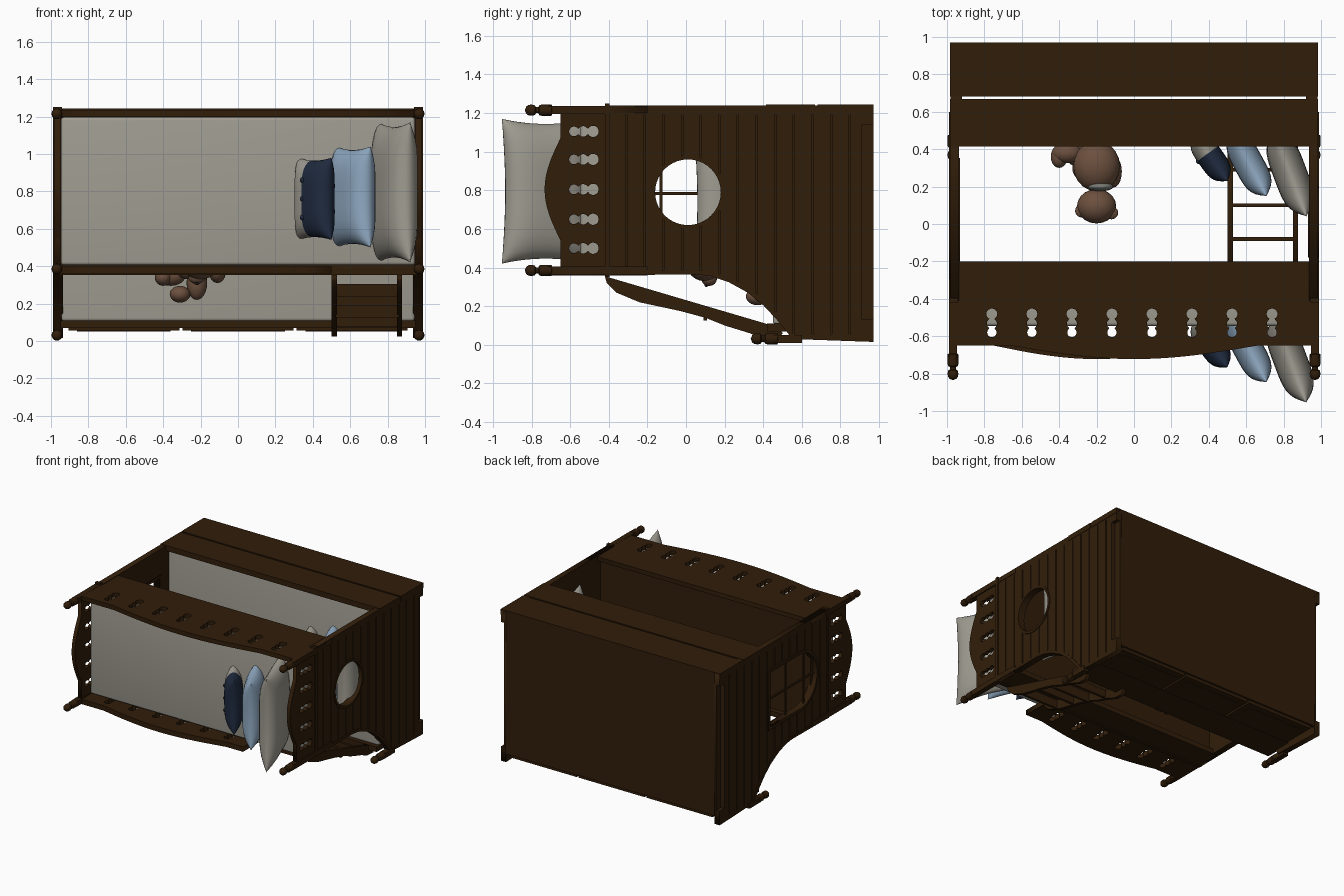
import bpy, bmesh, math
from mathutils import Matrix, Vector

if "Cube" in bpy.data.objects:
    bpy.data.objects.remove(bpy.data.objects["Cube"])

# The bunk bed lies on its back edge: bed "up" is -y, bed depth is z.
def mat(name, r, g, b):
    m = bpy.data.materials.new(name)
    m.diffuse_color = (r, g, b, 1)
    m.use_nodes = True
    m.node_tree.nodes["Principled BSDF"].inputs["Base Color"].default_value = m.diffuse_color
    return m

WOOD = mat("dark_wood", 0.030, 0.0125, 0.003)
LINEN = mat("grey_linen", 0.35, 0.335, 0.285)
BLUE = mat("light_blue", 0.28, 0.40, 0.54)
NAVY = mat("navy", 0.014, 0.024, 0.05)
FUR = mat("brown_fur", 0.15, 0.08, 0.048)
GREY = mat("ribbon_grey", 0.20, 0.20, 0.18)
DARK = mat("nose_dark", 0.015, 0.01, 0.008)

def add(name, mesh, material, smooth=False):
    o = bpy.data.objects.new(name, mesh)
    bpy.context.collection.objects.link(o)
    if material and not mesh.materials:
        mesh.materials.append(material)
    if smooth:
        mesh.shade_smooth()
    return o

def from_bm(name, bm, material, smooth=False):
    me = bpy.data.meshes.new(name)
    bm.to_mesh(me)
    bm.free()
    return add(name, me, material, smooth)

def bm_box(bm, x0, x1, y0, y1, z0, z1):
    m = Matrix.Translation(((x0+x1)/2, (y0+y1)/2, (z0+z1)/2)) @ Matrix.Diagonal((x1-x0, y1-y0, z1-z0, 1))
    return bmesh.ops.create_cube(bm, size=1, matrix=m)

def box(name, *b, material=WOOD, bevel=0):
    bm = bmesh.new()
    bm_box(bm, *b)
    if bevel:
        bmesh.ops.bevel(bm, geom=bm.edges[:], offset=bevel, segments=4, profile=0.5, affect='EDGES')
    return from_bm(name, bm, material, bevel > 0)

# Extruded outline with holes; axis 'x' maps (u,v) to (y,z), 'z' maps to (x,y)
def prism(name, loops, axis, a, b, material=WOOD):
    cu = bpy.data.curves.new(name, 'CURVE')
    cu.dimensions, cu.fill_mode, cu.extrude = '2D', 'BOTH', abs(b-a)/2
    for pts in loops:
        s = cu.splines.new('POLY')
        s.points.add(len(pts)-1)
        for p, q in zip(s.points, pts):
            p.co = (q[0], q[1], 0, 1)
        s.use_cyclic_u = True
    tmp = bpy.data.objects.new("tmp", cu)
    bpy.context.collection.objects.link(tmp)
    dg = bpy.context.evaluated_depsgraph_get()
    me = bpy.data.meshes.new_from_object(tmp.evaluated_get(dg))
    bpy.data.objects.remove(tmp)
    me.transform(Matrix.Translation((0, 0, (a+b)/2)))
    if axis == 'x':
        me.transform(Matrix(((0, 0, 1, 0), (1, 0, 0, 0), (0, 1, 0, 0), (0, 0, 0, 1))))
    bm = bmesh.new()
    bm.from_mesh(me)
    bmesh.ops.remove_doubles(bm, verts=bm.verts, dist=1e-5)
    bmesh.ops.recalc_face_normals(bm, faces=bm.faces)
    return from_bm(name, bm, material)

def circle(cu, cv, r, n=40):
    return [(cu+r*math.cos(i*2*math.pi/n), cv+r*math.sin(i*2*math.pi/n)) for i in range(n)]

# Three-lobed cut-out along the bed's up direction (y)
def lobes(c, swap):
    us = [-0.605 + 0.153*i/28 for i in range(29)]
    w = [max(0.004, *(math.sqrt(max(0, r*r-(u-k)**2)) for k, r in ((-0.58, .025), (-0.533, .027), (-0.481, .029)))) for u in us]
    pts = [(u, c+h) for u, h in zip(us, w)] + [(u, c-h) for u, h in reversed(list(zip(us, w)))]
    return [(q, p) for p, q in pts] if swap else pts

# Guard board outline with an arched top edge
def guard(a, b, base, arch_a, arch_b, rise):
    top = [(arch_a+(arch_b-arch_a)*i/30, -0.65-rise*math.sin(math.pi*i/30)) for i in range(31)]
    return [(a, base), (a, -0.65)] + top + [(b, -0.65), (b, base)]

# --- end panels with grooves, foot cut-out and a window each
outline = [(-0.41, 1.24), (-0.41, 0.36), (0.05, 0.365), (0.13, 0.355), (0.22, 0.325), (0.32, 0.27),
           (0.40, 0.205), (0.47, 0.13), (0.52, 0.07), (0.55, 0.03), (0.97, 0.015), (0.97, 1.24)]
def arch_window(r, low):
    return [(-0.05-r*math.sin(i*math.pi/24), 0.79+r*math.cos(i*math.pi/24)) for i in range(25)] + [(low, 0.79-r), (low, 0.79+r)]
windows = {1: (circle(0.01, 0.79, 0.17), circle(0.01, 0.79, 0.19)),
           -1: (arch_window(0.22, 0.33), arch_window(0.243, 0.353))}
for s, side in ((1, "right"), (-1, "left")):
    hole, rim = windows[s]
    panel = prism(side+"_end_panel", [outline, hole], 'x', s*0.935, s*0.982)
    bm = bmesh.new()
    for i in range(13):
        y = -0.31 + 0.0965*i
        lo = 0.37 if y < 0.1 else 0.385 - 0.34*min(1, ((y-0.1)/0.42)**1.4) + 0.01
        bm_box(bm, *sorted((s*0.973, s*1.05)), y-0.004, y+0.004, lo, 1.19)
    bm_box(bm, *sorted((s*0.95, s*1.05)), 0.912, 1.0, 0.13, 1.14)
    cutter = from_bm("groove_cutter", bm, WOOD)
    md = panel.modifiers.new("grooves", 'BOOLEAN')
    md.operation, md.solver, md.object = 'DIFFERENCE', 'EXACT', cutter
    dg = bpy.context.evaluated_depsgraph_get()
    cut = bpy.data.meshes.new_from_object(panel.evaluated_get(dg))
    panel.modifiers.clear()
    panel.data = cut
    bpy.data.objects.remove(cutter)
    prism(side+"_window_frame", [rim, hole], 'x', s*0.93, s*0.988)
    # top and front edge trims
    box(side+"_cap_rail", *sorted((s*0.94, s*0.99)), -0.42, -0.395, 0.36, 1.25)
    trim = outline[1:10]
    prism(side+"_curved_trim", [trim + [(y+0.012, z+0.022) for y, z in reversed(trim)]], 'x', s*0.94, s*0.988)
    # end guard board
    prism(side+"_end_guard", [[(v, u) for u, v in guard(0.39, 1.20, -0.40, 0.54, 1.07, 0.082)]] +
          [lobes(c, False) for c in (0.50, 0.65, 0.805, 0.96, 1.105)], 'x', s*0.95, s*0.98)
for y in (-0.13, 0.10):
    box("window_upright_bar", -0.968, -0.955, y-0.008, y+0.008, 0.58, 1.0)
box("window_cross_bar", -0.968, -0.955, -0.26, 0.33, 0.776, 0.79)

# --- corner posts with turned finials
def post(name, x, z, top, bottom):
    box(name, x-0.022, x+0.022, top+0.12, bottom, z-0.021, z+0.021)
    prof = [(0, .022), (.004, .029), (.055, .029), (.066, .026), (.072, .016), (.084, .016), (.09, .025), (.105, .029), (.122, .027), (.134, .019), (.142, 0)]
    bm = bmesh.new()
    vs = [bm.verts.new((r, 0, h)) for h, r in prof]
    es = [bm.edges.new(p) for p in zip(vs, vs[1:])]
    bmesh.ops.spin(bm, geom=vs+es, cent=(0, 0, 0), axis=(0, 0, 1), angle=2*math.pi, steps=16)
    bmesh.ops.remove_doubles(bm, verts=bm.verts, dist=1e-5)
    bm.transform(Matrix.Translation((x, top+0.142, z)) @ Matrix.Rotation(math.pi/2, 4, 'X'))
    bmesh.ops.recalc_face_normals(bm, faces=bm.faces)
    o = from_bm(name+"_finial", bm, WOOD, True)
    o.data.set_sharp_from_angle(angle=math.radians(40))
for s in (-1, 1):
    post("back_post", s*0.968, 1.215, -0.835, -0.39)
    post("front_upper_post", s*0.968, 0.385, -0.835, -0.2)
    post("front_lower_post", s*0.968, 0.031, 0.335, 0.60)

# --- upper bunk: guards, rails, deck
xs = [-0.76+0.214*i for i in range(8)]
prism("back_upper_guard", [guard(-0.985, 0.985, -0.20, -0.66, 0.66, 0.072)] + [lobes(c, True) for c in xs], 'z', 1.20, 1.235)
prism("front_upper_guard", [guard(-0.95, 0.50, -0.40, -0.75, 0.35, 0.072)] + [lobes(c, True) for c in xs[:6]], 'z', 0.36, 0.40)
box("front_upper_rail", -0.96, 0.96, -0.42, -0.20, 0.36, 0.40)
box("front_rail_cap", -0.96, 0.96, -0.42, -0.395, 0.352, 0.405)
box("upper_deck", -0.95, 0.95, -0.27, -0.24, 0.39, 1.21)
box("upper_mattress", -0.947, 0.947, -0.545, -0.27, 0.405, 1.197, material=LINEN, bevel=0.018)

# --- lower bunk: boards, floor, drawers
box("back_lower_board", -0.985, 0.985, 0.415, 0.668, 1.20, 1.243)
box("back_base_board", -0.985, 0.985, 0.682, 0.97, 1.20, 1.243)
for s in (-1, 1):
    box("back_board_stile", *sorted((s*0.92, s*0.96)), 0.42, 0.97, 1.20, 1.238)
box("floor_panel", -0.952, 0.952, 0.945, 0.97, 0.08, 1.235)
box("front_lower_rail", -0.95, 0.95, 0.42, 0.665, 0.07, 0.11)
box("rail_moulding", -0.95, 0.95, 0.63, 0.655, 0.07, 0.09)
box("lower_deck", -0.95, 0.95, 0.60, 0.625, 0.10, 1.21)
box("lower_mattress", -0.945, 0.945, 0.45, 0.60, 0.105, 1.197, material=LINEN, bevel=0.018)
for i in range(3):
    x = -0.61 + 0.61*i
    box("drawer_front", x-0.297, x+0.297, 0.685, 0.955, 0.055, 0.095)
    box("drawer_raised_panel", x-0.25, x+0.25, 0.725, 0.905, 0.05, 0.06)

# --- ladder
side = [(-0.42, 0.355), (-0.41, 0.32), (-0.36, 0.27), (-0.24, 0.22), (-0.03, 0.175), (0.10, 0.14), (0.20, 0.10),
        (0.33, 0.06), (0.40, 0.03), (0.48, 0.025), (0.50, 0.06), (0.48, 0.09)]
for a in (0.50, 0.85):
    prism("ladder_side", [side], 'x', a, a+0.028)
for y, z0, z1 in ((-0.27, 0.235, 0.305), (-0.08, 0.19, 0.25), (0.10, 0.125, 0.20), (0.29, 0.078, 0.14)):
    box("ladder_step", 0.52, 0.86, y-0.01, y+0.01, z0, z1)

# --- pillows: pinched cushions leaning on the right end
def pillow(name, x, y, z, hh, hw, th, lean, material, second=None):
    bm = bmesh.new()
    n = 18
    d = Vector((math.sin(lean), -math.cos(lean), 0))
    nrm = Vector((math.cos(lean), math.sin(lean), 0))
    for sg in (1, -1):
        g = []
        for i in range(n+1):
            for j in range(n+1):
                u, v = math.sin(math.pi*(i/n-.5)), math.sin(math.pi*(j/n-.5))
                t = sg*th*(max(0, (1-u**4))*max(0, (1-v**4)))**0.6
                p = Vector((x, y, z)) + d*hh*u*(1-.09*(1-v*v)) + Vector((0, 0, hw*v*(1-.07*(1-u*u)))) + nrm*t
                g.append(bm.verts.new(p))
        for i in range(n):
            for j in range(n):
                k = i*(n+1)+j
                f = bm.faces.new((g[k], g[k+1], g[k+n+2], g[k+n+1]))
                f.material_index = int(bool(second) and i >= n*0.42)
    bmesh.ops.remove_doubles(bm, verts=bm.verts, dist=1e-5)
    bmesh.ops.recalc_face_normals(bm, faces=bm.faces)
    o = from_bm(name, bm, material, True)
    if second:
        o.data.materials.append(second)

def ball(name, c, r, material):
    bm = bmesh.new()
    bmesh.ops.create_uvsphere(bm, u_segments=20, v_segments=12, radius=1,
                              matrix=Matrix.Translation(c) @ Matrix.Diagonal((*r, 1)))
    from_bm(name, bm, material, True)

for level, dy, dz in (("upper", 0, 0), ("lower", 0.995, -0.06)):
    pillow(level+"_large_pillow", 0.835, -0.725+dy, 0.795+dz, 0.245, 0.375, 0.09, 0.36, LINEN)
    pillow(level+"_blue_pillow", 0.615, -0.675+dy, 0.77+dz, 0.195, 0.27, 0.08, 0.50, BLUE)
    pillow(level+"_two_tone_pillow", 0.41, -0.64+dy, 0.76+dz, 0.155, 0.22, 0.07, 0.62, LINEN, NAVY)
    for k in (-1, 0, 1):
        ball("pillow_button", (0.345, -0.66+dy, 0.76+dz+0.1*k), (0.014,)*3, NAVY)

# --- toy bear sitting on the lower bunk
for name, c, r in (
        ("bear_body", (-0.20, 0.31, 0.44), (0.125, 0.135, 0.10)), ("bear_head", (-0.20, 0.095, 0.42), (0.105, 0.092, 0.09)),
        ("bear_snout", (-0.22, 0.12, 0.34), (0.045, 0.04, 0.035)),
        ("bear_ear", (-0.28, 0.07, 0.43), (0.035, 0.035, 0.02)), ("bear_ear", (-0.12, 0.06, 0.43), (0.035, 0.035, 0.02)),
        ("bear_arm", (-0.27, 0.30, 0.38), (0.06, 0.07, 0.05)), ("bear_arm", (-0.11, 0.28, 0.37), (0.045, 0.085, 0.06)),
        ("bear_leg", (-0.36, 0.38, 0.35), (0.08, 0.055, 0.055)), ("bear_leg", (-0.22, 0.39, 0.31), (0.055, 0.055, 0.09)),
        ("bear_foot", (-0.31, 0.37, 0.25), (0.055, 0.06, 0.045)), ("bear_foot", (-0.40, 0.36, 0.34), (0.045, 0.06, 0.045))):
    ball(name, c, r, FUR)
ball("bear_ribbon", (-0.18, 0.20, 0.45), (0.07, 0.025, 0.085), GREY)
ball("bear_nose", (-0.22, 0.105, 0.308), (0.014, 0.01, 0.008), DARK)
